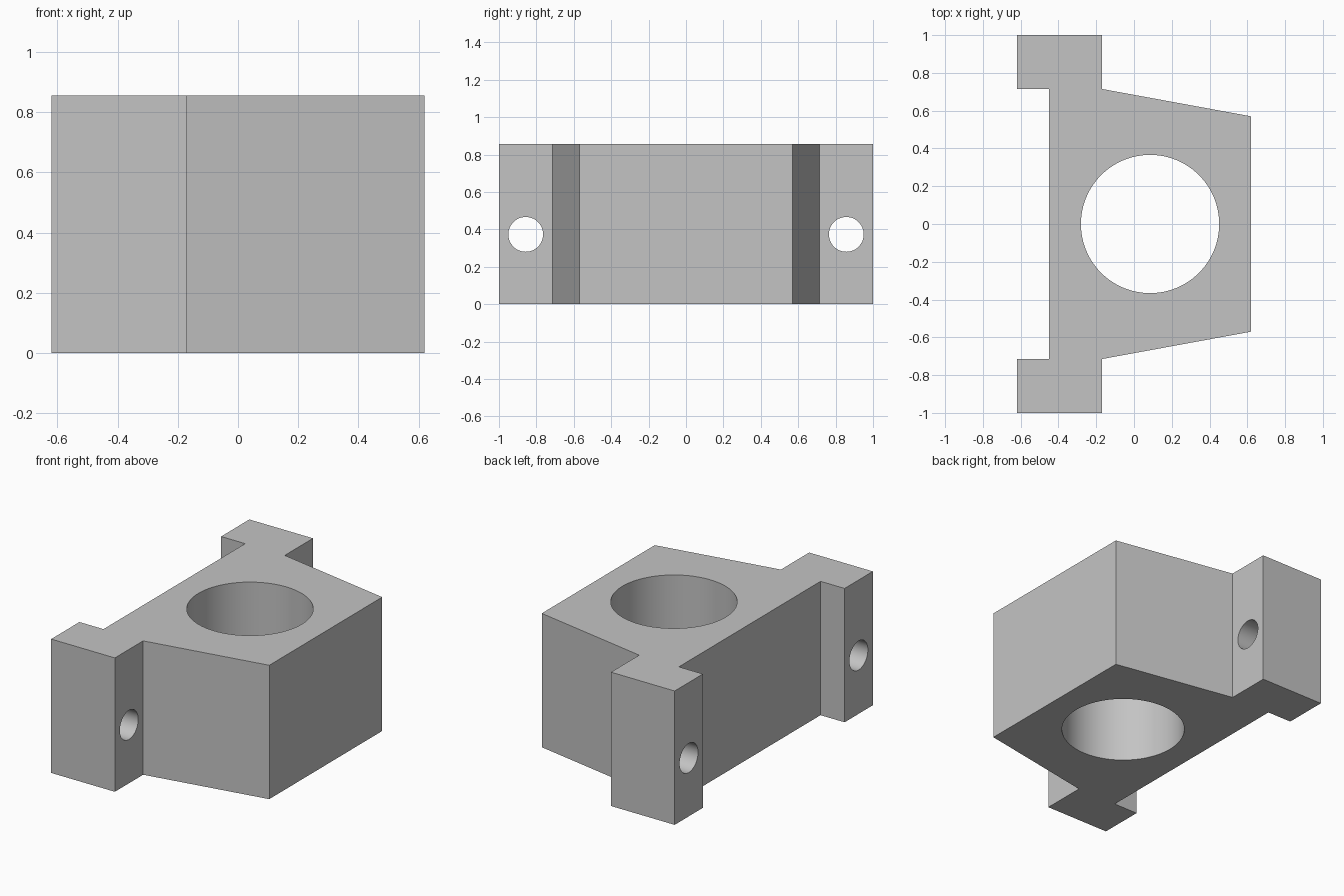
import bpy
import bmesh
from math import radians, pi

cube = bpy.data.objects.get("Cube")
if cube:
    bpy.data.objects.remove(cube, do_unlink=True)

HEIGHT = 0.855

# Single plain grey material
grey = bpy.data.materials.new("plain grey")
grey.use_nodes = True
colour = (0.55, 0.55, 0.55, 1)
grey.diffuse_color = colour
grey.node_tree.nodes["Principled BSDF"].inputs["Base Color"].default_value = colour

# Block body with tapered nose and two mounting ears, mirrored half outline
half = [(0.62, 0.57), (-0.17, 0.715), (-0.17, 1), (-0.62, 1), (-0.62, 0.715), (-0.45, 0.715)]
outline = half + [(x, -y) for x, y in reversed(half)]
bm = bmesh.new()
base = bm.faces.new([bm.verts.new((x, y, 0)) for x, y in outline])
top = bmesh.ops.extrude_face_region(bm, geom=[base])["geom"]
bmesh.ops.translate(bm, vec=(0, 0, HEIGHT),
                    verts=[v for v in top if isinstance(v, bmesh.types.BMVert)])
bmesh.ops.recalc_face_normals(bm, faces=bm.faces)
mesh = bpy.data.meshes.new("bearing_block")
bm.to_mesh(mesh)
bm.free()
mesh.materials.append(grey)
block = bpy.data.objects.new("bearing_block", mesh)
bpy.context.collection.objects.link(block)


def drill(name, radius, location, sides, tilt=0):
    """Cut a straight round hole through the block."""
    bpy.ops.mesh.primitive_cylinder_add(vertices=sides, radius=radius, depth=3,
                                        location=location, rotation=(0, tilt, 0))
    cutter = bpy.context.object
    cutter.name = name
    cutter.hide_render = True
    cutter.data.materials.append(grey)
    mod = block.modifiers.new(name, "BOOLEAN")
    mod.operation = "DIFFERENCE"
    mod.solver = "EXACT"
    mod.object = cutter
    bpy.context.view_layer.objects.active = block
    bpy.ops.object.modifier_apply(modifier=name)
    bpy.data.objects.remove(cutter, do_unlink=True)


# Main vertical bore and one bolt hole through each ear
drill("main_bore", 0.366, (0.085, 0, HEIGHT / 2), 96)
for side in (-1, 1):
    drill("bolt_hole", 0.093, (0, side * 0.857, 0.373), 48, pi / 2)

bpy.ops.object.select_all(action="DESELECT")
block.select_set(True)
bpy.context.view_layer.objects.active = block
bpy.ops.object.shade_smooth_by_angle(angle=radians(9))
